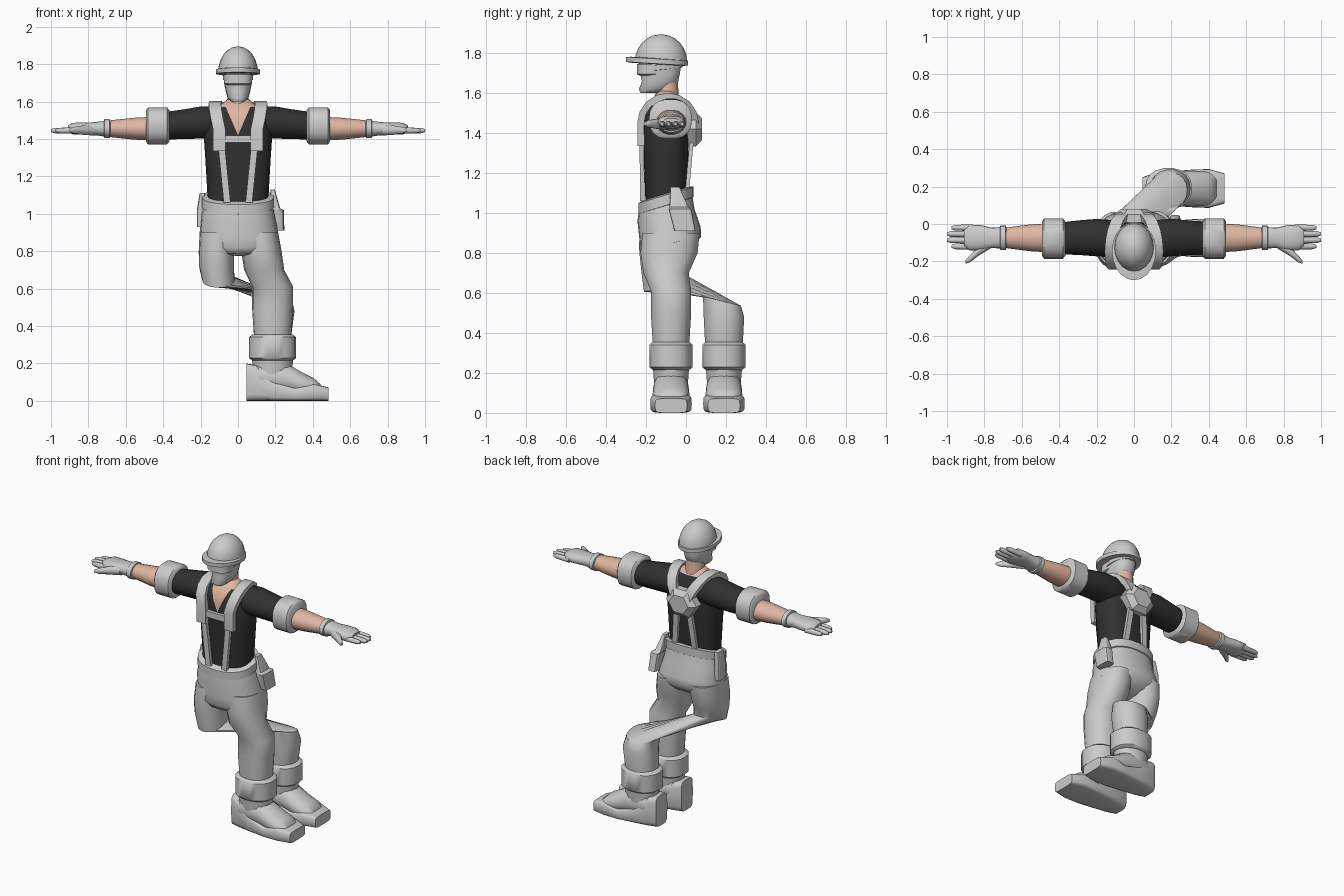
import bpy, bmesh, math
from mathutils import Vector

cube = bpy.data.objects.get("Cube")
if cube:
    bpy.data.objects.remove(cube, do_unlink=True)


def material(name, rgb):
    m = bpy.data.materials.new(name)
    m.use_nodes = True
    m.diffuse_color = (*rgb, 1)
    m.node_tree.nodes["Principled BSDF"].inputs["Base Color"].default_value = (*rgb, 1)
    return m


GREY = material("light grey cloth", (0.6, 0.6, 0.6))
BLACK = material("black shirt", (0.03, 0.03, 0.03))
SKIN = material("skin", (0.75, 0.47, 0.36))


def bridge(name, rings, mat, angle=50, edit=None):
    """Bridge a list of point rings into a capped solid."""
    bm = bmesh.new()
    loops = [[bm.verts.new(p) for p in ring] for ring in rings]
    count = len(loops[0])
    for low, high in zip(loops, loops[1:]):
        for i in range(count):
            j = (i + 1) % count
            bm.faces.new((low[i], low[j], high[j], high[i]))
    bm.faces.new(loops[0])
    bm.faces.new(loops[-1])
    bmesh.ops.recalc_face_normals(bm, faces=bm.faces[:])
    if edit:
        edit(bm)
    mesh = bpy.data.meshes.new(name)
    bm.to_mesh(mesh)
    bm.free()
    ob = bpy.data.objects.new(name, mesh)
    bpy.context.collection.objects.link(ob)
    mesh.materials.append(mat)
    bpy.ops.object.select_all(action='DESELECT')
    ob.select_set(True)
    bpy.context.view_layer.objects.active = ob
    bpy.ops.object.shade_smooth_by_angle(angle=math.radians(angle))
    return ob


def loft(name, mat, rings, centre=(0, 0), flat=1, tilt=0, axis='z', power=2, sides=18, mirror=1,
         angle=50, edit=None):
    """Rings are (position, radius or radius pair, optional offset a, offset b, tilt)."""
    loops = []
    for position, radius, *extra in rings:
        off_a, off_b, slope = extra + [0, 0, tilt][len(extra):]
        ra, rb = radius if isinstance(radius, tuple) else (radius, radius * flat)
        loop = []
        for k in range(sides):
            c, s = math.cos(math.tau * k / sides), math.sin(math.tau * k / sides)
            da = math.copysign(abs(c) ** (2 / power), c) * ra
            db = math.copysign(abs(s) ** (2 / power), s) * rb
            a, b, u = centre[0] + off_a + da, centre[1] + off_b + db, position + slope * db
            x, y, z = {'x': (u, a, b), 'y': (a, u, b), 'z': (a, b, u)}[axis]
            loop.append((x * mirror, y, z))
        loops.append(loop)
    return bridge(name, loops, mat, angle, edit)


def band(name, middle, length, radius, **options):
    """Short sleeve of cloth with rounded rims."""
    outline = [(-.5, .85), (-.4, 1), (.4, 1), (.5, .85)]
    return loft(name, GREY, [(middle + t * length, radius * k) for t, k in outline], **options)


def strap(name, path, width, thick, mirror=1):
    """Flat ribbon that follows a path."""
    path = [Vector(p) for p in path]
    across = Vector((width / 2, 0, 0))
    rings = []
    for i, p in enumerate(path):
        along = path[min(i + 1, len(path) - 1)] - path[max(i - 1, 0)]
        out = along.cross(across).normalized() * thick / 2
        ring = [p + across + out, p - across + out, p - across - out, p + across - out]
        rings.append([(v.x * mirror, v.y, v.z) for v in ring])
    return bridge(name, rings, GREY, 35)


# Shirt, with the V neck cut into its faces
NECK_Z, NECK_SLOPE, COLLAR_Z = 1.42, 2.3, 1.57
BODY = (0, -.1)


def cut_neck(bm):
    for s in (1, -1):
        bmesh.ops.bisect_plane(bm, geom=bm.verts[:] + bm.edges[:] + bm.faces[:],
                               plane_co=(0, 0, NECK_Z), plane_no=(NECK_SLOPE * s, 0, -1))
    for face in bm.faces:
        c = face.calc_center_median()
        in_v = c.y < BODY[1] and c.z > NECK_Z + NECK_SLOPE * abs(c.x)
        face.material_index = int(in_v or c.z > COLLAR_Z)


shirt = loft("shirt", BLACK, [(1.04, .16), (1.3, .175), (1.4, .182), (1.5, .175), (1.55, .14),
                              (COLLAR_Z, .11), (1.61, .06)],
             BODY, flat=.64, power=2.6, sides=20, edit=cut_neck)
shirt.data.materials.append(SKIN)

# Head and goggles
HEAD = (0, -.13)
loft("neck", SKIN, [(1.55, .066), (1.6, .058), (1.7, .054)], (0, -.095))
loft("masked_head", GREY, [(1.6, .035, 0, -.05), (1.62, .056, 0, -.03), (1.66, .067), (1.7, .074), (1.78, .08)],
     HEAD, flat=1.37, power=2.4)
band("goggles", 1.72, .06, .076, centre=(0, -.175), flat=.95, power=2.6)
band("goggle_strap", 1.73, .03, .081, centre=HEAD, flat=1.4, tilt=.1)

# Helmet
band("helmet_brim", 1.76, .03, .118, centre=(0, -.145), flat=1.32, tilt=-.06, sides=20)
loft("helmet_dome", GREY, [(1.76 + .135 * math.sin(k / 4), .106 * math.cos(k / 4)) for k in range(7)],
     (0, -.125), flat=1.23, sides=20)

# Arms, gloves and harness on both sides
ARM = (-.078, 1.47)
WRIST = (-.074, 1.455)
for side, label in ((1, "left"), (-1, "right")):
    across = dict(axis='x', mirror=side)
    loft(label + "_sleeve", BLACK, [(.06, .08), (.13, .1, 0, .018), (.2, .1, .005, .018),
                                    (.3, .092, .005, .008), (.4, .085)], ARM, flat=.87, **across)
    band(label + "_sleeve_roll", .43, .125, .108, centre=ARM, flat=.93, power=2.4, **across)
    loft(label + "_forearm", SKIN, [(.47, .077), (.56, .071), (.72, .05)], WRIST, flat=.83, **across)
    band(label + "_glove_cuff", .7, .035, .066, centre=WRIST, flat=.78, **across)
    loft(label + "_glove_palm", GREY, [(.7, (.058, .044)), (.76, (.054, .036)), (.82, .068), (.88, .067), (.91, .04)],
         WRIST, flat=.48, power=2.4, **across)
    for i in range(4):
        tip = 1 if i in (1, 2) else .975
        loft(f"{label}_finger_{i + 1}", GREY, [(.86, .018), (tip - .02, .015), (tip, .008)],
             (-.02 - i / 30, 1.445), sides=10, **across)
    loft(label + "_thumb", GREY, [(.77, .03), (.83, .026, -.04), (.88, .018, -.085), (.9, .009, -.1)],
         (-.103, 1.447), sides=10, **across)

    # The wide strap arches over the shoulder and closes in toward the back
    arch = []
    for k in range(9):
        a = math.pi * k / 8
        arch.append((.1 + .035 * math.sin(a) - .06 * (k / 8) ** 2,
                     -.09 - .137 * math.cos(a), 1.45 + .135 * math.sin(a)))
    strap(label + "_shoulder_strap", [(.1, -.225, 1.335)] + arch + [(.03, .045, 1.38)], .066, .034, side)
    strap(label + "_front_strap", [(.088, -.222, 1.36), (.058, -.218, 1.06)], .036, .022, side)
    strap(label + "_back_strap", [(.045, .03, 1.38), (.075, .004, 1.09)], .036, .02, side)
strap("chest_strap", [(0, -.222, 1.38), (0, -.222, 1.42)], .15, .026)
loft("back_pad", GREY, [(0, .11), (.05, .11), (.08, .07)], (0, 1.42), flat=.9, axis='y', sides=6, angle=25)

# Trousers and belt
loft("trouser_seat", GREY, [(1.07, .178), (.99, .196), (.9, .21, .005, .02), (.85, .214, .01, .02),
                            (.81, .17, .01, .01), (.79, .1, .01, .01)],
     BODY, flat=.73, tilt=.2, power=2.3, sides=24)
band("belt", 1.065, .065, .193, centre=BODY, flat=.715, tilt=.3, power=2.3, sides=24)
LEFT_FOOT, RIGHT_FOOT = (.185, -.075), (.185, .19)
loft("left_trouser_leg", GREY, [(.9, (.1, .145), -.07), (.8, (.108, .145), -.06, -.01),
                                (.7, (.107, .115), -.045, -.025), (.61, .11), (.5, .11), (.35, .1)],
     LEFT_FOOT, flat=.93, power=2.2)
loft("right_trouser_leg", GREY, [(.9, (.1, .145), -.29, -.27), (.8, (.095, .145), -.3, -.28),
                                 (.72, (.094, .125), -.3, -.29, .1), (.645, (.086, .112), -.29, -.29, .35),
                                 (.56, .1, 0, -.01, -.25), (.48, .107, .01), (.35, .1)],
     RIGHT_FOOT, flat=.96, power=2.2)

# Belt pouches
loft("left_holster", GREY, [(1.13, .012, -.015, -.02), (1.03, .025), (1.02, .03, .015, .005), (.91, .028, .02, .03)],
     (.2, -.035), flat=1.9, power=6, angle=35)
loft("right_pouch", GREY, [(1.11, .015), (1.02, .02, -.01), (.93, .02, -.01)],
     (-.19, -.07), flat=2, power=6, angle=35)

# Boots, both pointing sideways
for label, foot in (("left", LEFT_FOOT), ("right", RIGHT_FOOT)):
    y = foot[1]
    band(label + "_boot_cuff", .285, .14, .126, centre=foot, flat=.87, power=2.3)
    loft(label + "_boot_ankle", GREY, [(.25, .114), (.2, .108), (.1, .1)], foot, flat=.83)
    loft(label + "_boot_foot", GREY, [(.06, .06), (.12, .085, 0, .01), (.25, .09), (.33, (.092, .07), 0, -.03),
                                      (.4, (.09, .05), 0, -.045), (.44, (.07, .03), 0, -.06)],
         (y, .12), axis='x')
    outline = [(.045, .06, .1), (.1, .08, .095), (.19, .09, .053), (.3, .1, .035), (.4, .104, .046), (.485, .08, .036)]
    loft(label + "_boot_sole", GREY, [(x, (wide, tall), 0, tall) for x, wide, tall in outline],
         (y, 0), axis='x', power=5, sides=20, angle=35)
